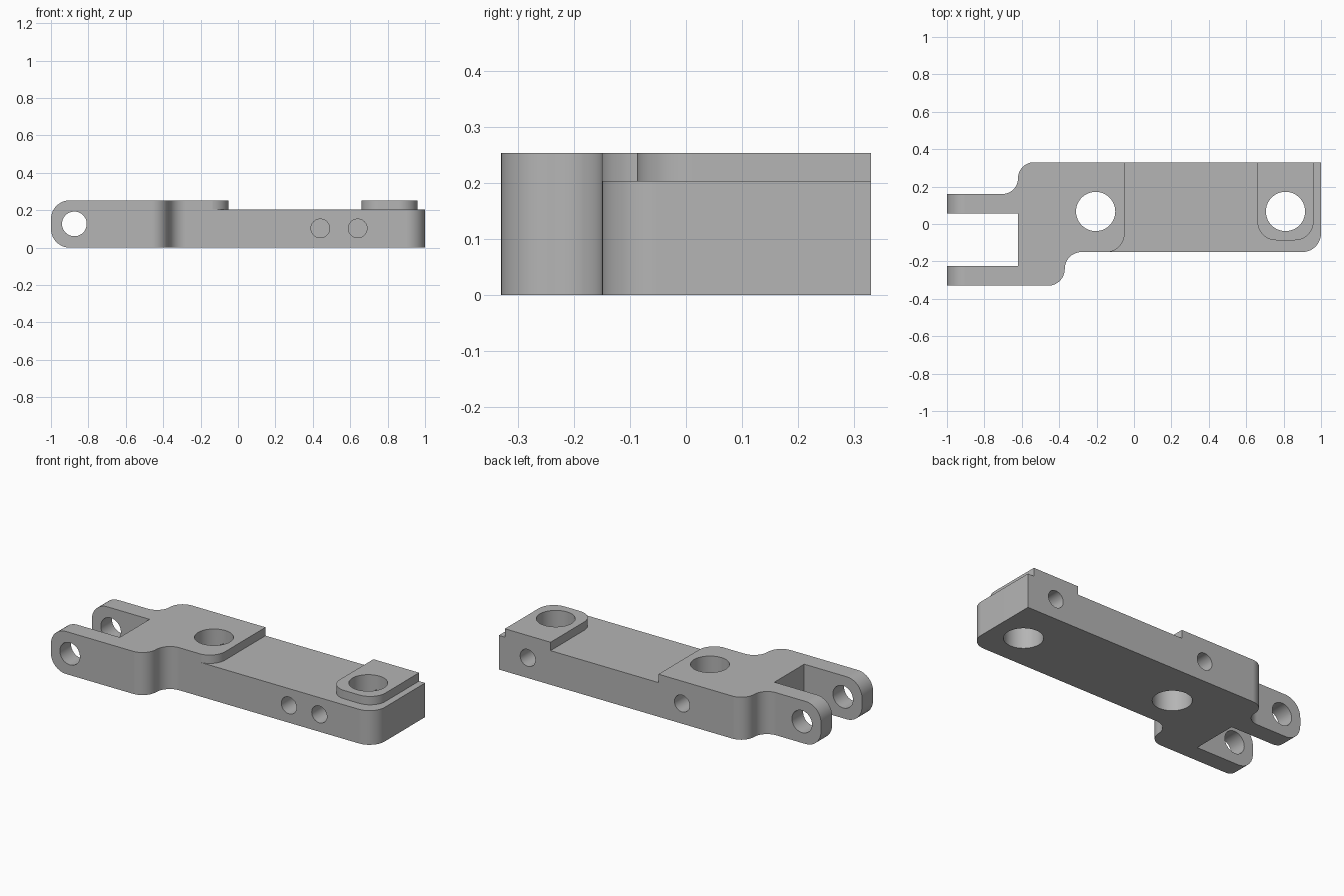
import bpy, bmesh, math
from mathutils import Vector, Matrix

if "Cube" in bpy.data.objects:
    bpy.data.objects.remove(bpy.data.objects["Cube"], do_unlink=True)

HEIGHT, DECK = 0.253, 0.203

steel = bpy.data.materials.new("Grey metal")
GREY = (0.46, 0.46, 0.46, 1)
steel.use_nodes = True
steel.diffuse_color = GREY
steel.node_tree.nodes["Principled BSDF"].inputs["Base Color"].default_value = GREY


def rounded(corners, steps=10):
    """Outline from (x, y, radius) right-angled corners."""
    out = []
    for i, (x, y, r) in enumerate(corners):
        p = Vector((x, y))
        if not r:
            out.append(p)
            continue
        u = (Vector(corners[i - 1][:2]) - p).normalized()
        v = (Vector(corners[(i + 1) % len(corners)][:2]) - p).normalized()
        c = p + r * (u + v)
        for k in range(steps + 1):
            t = math.pi / 2 * k / steps
            out.append(c - r * (v * math.cos(t) + u * math.sin(t)))
    return out


def prism(name, corners, z0, z1, end_x=None):
    """Extruded outline; optionally round the end edges at x = end_x."""
    bm = bmesh.new()
    face = bm.faces.new([bm.verts.new((p.x, p.y, z0)) for p in rounded(corners)])
    ext = bmesh.ops.extrude_face_region(bm, geom=[face])["geom"]
    bmesh.ops.translate(bm, vec=(0, 0, z1 - z0),
                        verts=[g for g in ext if isinstance(g, bmesh.types.BMVert)])
    bmesh.ops.recalc_face_normals(bm, faces=bm.faces)
    if end_x is not None:
        ends = [e for e in bm.edges
                if all(abs(v.co.x - end_x) < 1e-4 for v in e.verts)
                and abs(e.verts[0].co.z - e.verts[1].co.z) < 1e-4]
        bmesh.ops.bevel(bm, geom=ends, offset=0.1, segments=10, profile=0.5, affect='EDGES')
    return to_object(bm, name)


def drill(name, radius, centre, length, axis):
    """Cylindrical cutter along 'Y' or 'Z'."""
    bm = bmesh.new()
    turn = Matrix.Rotation(math.pi / 2, 4, 'X') if axis == 'Y' else Matrix()
    bmesh.ops.create_cone(bm, cap_ends=True, segments=48, radius1=radius, radius2=radius,
                          depth=length, matrix=Matrix.Translation(centre) @ turn)
    return to_object(bm, name)


def to_object(bm, name):
    mesh = bpy.data.meshes.new(name)
    bm.to_mesh(mesh)
    bm.free()
    mesh.materials.append(steel)
    ob = bpy.data.objects.new(name, mesh)
    bpy.context.collection.objects.link(ob)
    return ob


# Full-height body with forked end
body = prism("hinge_arm", [
    (-1, -0.33, 0), (-0.37, -0.33, 0.0895), (-0.37, -0.15, 0.0895),
    (1, -0.15, 0.1), (1, 0.33, 0), (-0.62, 0.33, 0.0845), (-0.62, 0.16, 0.0845),
    (-1, 0.16, 0), (-1, 0.055, 0), (-0.62, 0.055, 0), (-0.62, -0.225, 0), (-1, -0.225, 0),
], 0, HEIGHT, end_x=-1)

# Lowered deck, leaving the raised shoulder and the raised end pad
cutters = [prism("deck_cutter", [
    (-0.05, 0.5, 0), (-0.05, -0.151, 0.1), (-0.152, -0.151, 0), (-0.152, -0.4, 0),
    (1.2, -0.4, 0), (1.2, 0.5, 0), (0.96, 0.5, 0), (0.96, -0.087, 0.1),
    (0.66, -0.087, 0.1), (0.66, 0.5, 0),
], DECK, 0.4)]

# Fork pin hole, vertical bores with side holes from the back, blind front holes
cutters.append(drill("pin_cutter", 0.066, (-0.875, 0, 0.127), 1, 'Y'))
for x in (-0.205, 0.81):
    cutters.append(drill("bore_cutter", 0.105, (x, 0.067, 0.12), 0.6, 'Z'))
    cutters.append(drill("back_hole_cutter", 0.05, (x, 0.267, 0.12), 0.4, 'Y'))
for x in (0.44, 0.64):
    cutters.append(drill("front_hole_cutter", 0.05, (x, -0.13, 0.103), 0.44, 'Y'))

bpy.ops.object.select_all(action='DESELECT')
body.select_set(True)
bpy.context.view_layer.objects.active = body
for cutter in cutters:
    cutter.hide_render = True
    cut = body.modifiers.new(cutter.name, 'BOOLEAN')
    cut.operation = 'DIFFERENCE'
    cut.solver = 'EXACT'
    cut.object = cutter
    bpy.ops.object.modifier_apply(modifier=cut.name)
    bpy.data.objects.remove(cutter, do_unlink=True)

bpy.ops.object.shade_smooth_by_angle(angle=math.radians(30))
weighted = body.modifiers.new("weighted_normals", 'WEIGHTED_NORMAL')
weighted.keep_sharp = True
